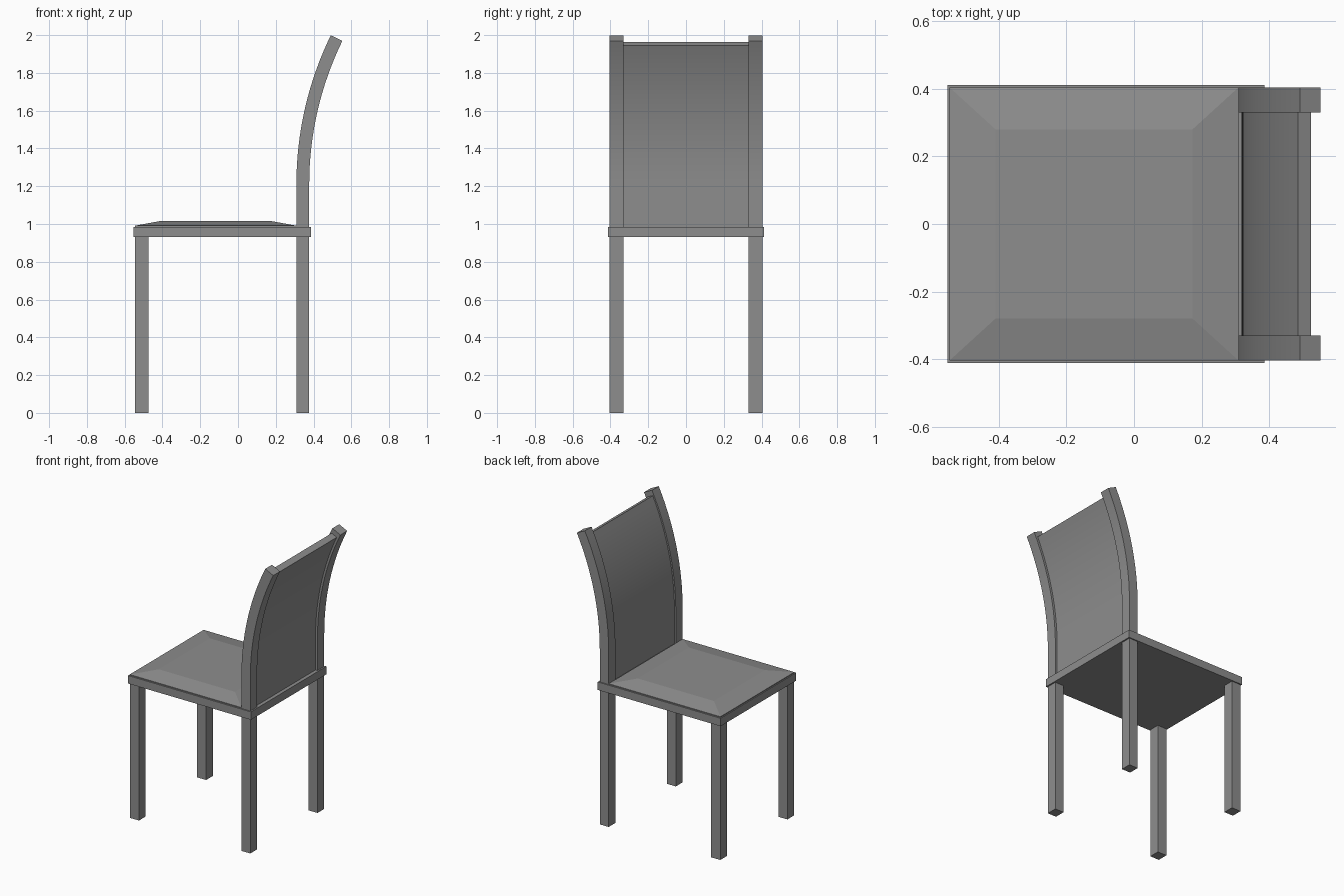
import bpy, bmesh
from math import sin, cos, radians

if "Cube" in bpy.data.objects:
    bpy.data.objects.remove(bpy.data.objects["Cube"])

# Dark grey finish shared by every part
dark = bpy.data.materials.new("dark_grey")
dark.diffuse_color = (0.27, 0.27, 0.27, 1)
dark.use_nodes = True
dark.node_tree.nodes["Principled BSDF"].inputs["Base Color"].default_value = dark.diffuse_color


def finish(name, bm, smooth=False):
    bmesh.ops.recalc_face_normals(bm, faces=bm.faces[:])
    me = bpy.data.meshes.new(name)
    bm.to_mesh(me)
    bm.free()
    me.materials.append(dark)
    ob = bpy.data.objects.new(name, me)
    bpy.context.collection.objects.link(ob)
    if smooth:
        bpy.ops.object.select_all(action='DESELECT')
        ob.select_set(True)
        bpy.context.view_layer.objects.active = ob
        bpy.ops.object.shade_smooth_by_angle(angle=radians(30))
    return ob


def box(name, x0, x1, y0, y1, z0, z1):
    bm = bmesh.new()
    bmesh.ops.create_cube(bm, size=1)
    for v in bm.verts:
        v.co = (x1 if v.co.x > 0 else x0, y1 if v.co.y > 0 else y0, z1 if v.co.z > 0 else z0)
    return finish(name, bm)


# Shared curve of the backrest: straight up, then an arc leaning backwards
CX, CZ, STEPS = 2.109, 1.21, 16


def back_edge(radius, end_angle, z_start):
    pts = [(CX - radius, z_start)]
    for i in range(STEPS + 1):
        a = radians(end_angle) * i / STEPS
        pts.append((CX - radius * cos(a), CZ + radius * sin(a)))
    return pts


def curved_slab(name, r_front, r_rear, end_angle, z_start, y0, y1):
    # Sweep a rectangular cross-section along the curve
    bm = bmesh.new()
    rings = []
    for f, r in zip(back_edge(r_front, end_angle, z_start), back_edge(r_rear, end_angle, z_start)):
        rings.append([bm.verts.new((p[0], y, p[1])) for p, y in ((f, y0), (r, y0), (r, y1), (f, y1))])
    for a, b in zip(rings, rings[1:]):
        for i in range(4):
            j = (i + 1) % 4
            bm.faces.new((a[i], a[j], b[j], b[i]))
    bm.faces.new(rings[0])
    bm.faces.new(rings[-1])
    return finish(name, bm, smooth=True)


# Legs: front pair straight, rear pair running up into the curved back posts
for side, s in (("left", -1), ("right", 1)):
    y0, y1 = sorted((s * 0.33, s * 0.404))
    box(f"front_leg_{side}", -0.545, -0.475, y0, y1, 0, 0.94)
    curved_slab(f"rear_leg_and_post_{side}", 1.80, 1.732, 26, 0, y0, y1)

# Seat frame
box("seat_frame", -0.553, 0.387, -0.412, 0.412, 0.93, 0.985)

# Cushion: thin rim rising through a bevelled slope to a flat top
bm = bmesh.new()
rings = []
for x0, x1, y, z in ((-0.546, 0.309, 0.404, 0.985), (-0.546, 0.309, 0.404, 0.991),
                     (-0.41, 0.173, 0.28, 1.016)):
    rings.append([bm.verts.new(c) for c in ((x0, -y, z), (x1, -y, z), (x1, y, z), (x0, y, z))])
for a, b in zip(rings, rings[1:]):
    for i in range(4):
        j = (i + 1) % 4
        bm.faces.new((a[i], a[j], b[j], b[i]))
bm.faces.new(rings[0])
bm.faces.new(rings[-1])
finish("seat_cushion", bm)

# Back panel, recessed between the posts
curved_slab("back_panel", 1.79, 1.747, 24.9, 0.98, -0.332, 0.332)
